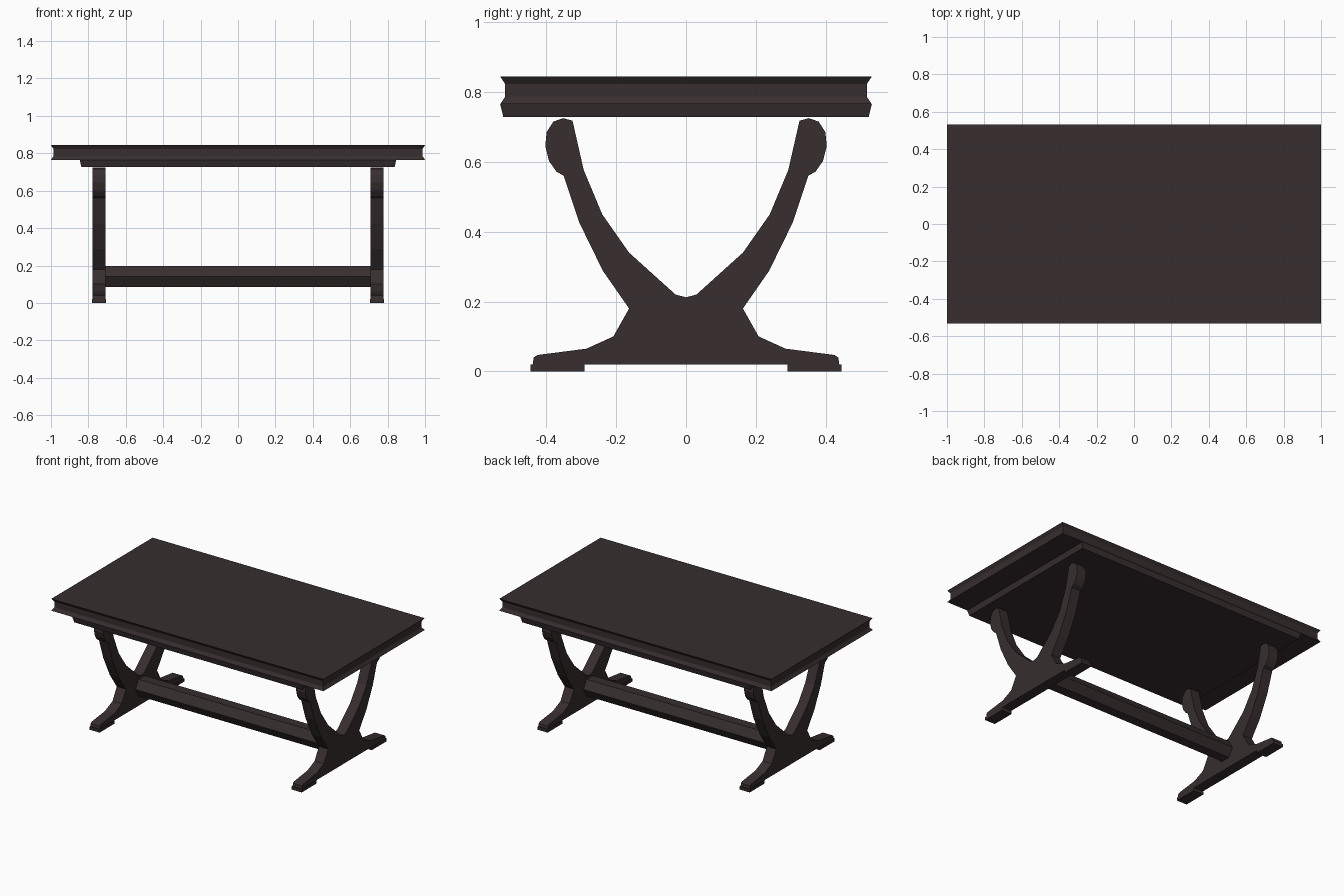
import bpy, bmesh, math

if "Cube" in bpy.data.objects:
    bpy.data.objects.remove(bpy.data.objects["Cube"])

wood = bpy.data.materials.new("dark_brown_wood")
wood.diffuse_color = (0.038, 0.027, 0.028, 1)
wood.use_nodes = True
wood.node_tree.nodes["Principled BSDF"].inputs["Base Color"].default_value = wood.diffuse_color


def finish(name, bm):
    bmesh.ops.recalc_face_normals(bm, faces=bm.faces)
    mesh = bpy.data.meshes.new(name)
    bm.to_mesh(mesh)
    bm.free()
    mesh.materials.append(wood)
    obj = bpy.data.objects.new(name, mesh)
    bpy.context.collection.objects.link(obj)
    return obj


def stacked_rects(name, levels):
    """Loft through rectangles given as (half_x, half_y, z)."""
    bm = bmesh.new()
    rings = [[bm.verts.new((sx * hx, sy * hy, z))
              for sx, sy in ((-1, -1), (1, -1), (1, 1), (-1, 1))]
             for hx, hy, z in levels]
    for a, b in zip(rings, rings[1:]):
        for i in range(4):
            j = (i + 1) % 4
            bm.faces.new((a[i], a[j], b[j], b[i]))
    bm.faces.new(rings[0])
    bm.faces.new(rings[-1])
    return finish(name, bm)


def extrude_yz(name, profile, x0, x1):
    """Extrude a y-z outline along x."""
    bm = bmesh.new()
    face = bm.faces.new([bm.verts.new((x0, y, z)) for y, z in profile])
    ext = bmesh.ops.extrude_face_region(bm, geom=[face])
    verts = [g for g in ext["geom"] if isinstance(g, bmesh.types.BMVert)]
    bmesh.ops.translate(bm, verts=verts, vec=(x1 - x0, 0, 0))
    return finish(name, bm)


# Table top with grooved edge, and the apron slab beneath it
stacked_rects("table_top", [(1.0, 0.532, 0.765), (0.986, 0.518, 0.786),
                            (0.986, 0.518, 0.823), (1.0, 0.532, 0.844)])
stacked_rects("apron", [(0.838, 0.523, 0.728), (0.846, 0.532, 0.765)])

# Lyre-shaped end supports with feet
half = [(0.03, 0.22), (0.163, 0.34), (0.24, 0.45), (0.293, 0.577),
        (0.325, 0.718), (0.352, 0.725), (0.38, 0.715), (0.399, 0.685),
        (0.403, 0.645), (0.392, 0.602), (0.371, 0.572), (0.35, 0.56),
        (0.305, 0.425), (0.238, 0.288), (0.163, 0.18), (0.208, 0.10),
        (0.285, 0.065), (0.425, 0.047), (0.436, 0.04), (0.439, 0.02)]
outline = [(0, 0.212)] + half + [(-y, z) for y, z in reversed(half)]
for side, cx in (("left", -0.743), ("right", 0.743)):
    extrude_yz(side + "_support", outline, cx - 0.034, cx + 0.034)
    for end, s in (("front", -1), ("back", 1)):
        pad = [(s * 0.29, 0), (s * 0.445, 0), (s * 0.445, 0.02), (s * 0.29, 0.02)]
        extrude_yz(f"{side}_{end}_foot_pad", pad, cx - 0.037, cx + 0.037)

# Hexagonal stretcher between the supports
hexagon = [(0.064 * math.cos(math.radians(60 * i)),
            0.141 + 0.064 * math.sin(math.radians(60 * i))) for i in range(6)]
extrude_yz("stretcher", hexagon, -0.715, 0.715)
